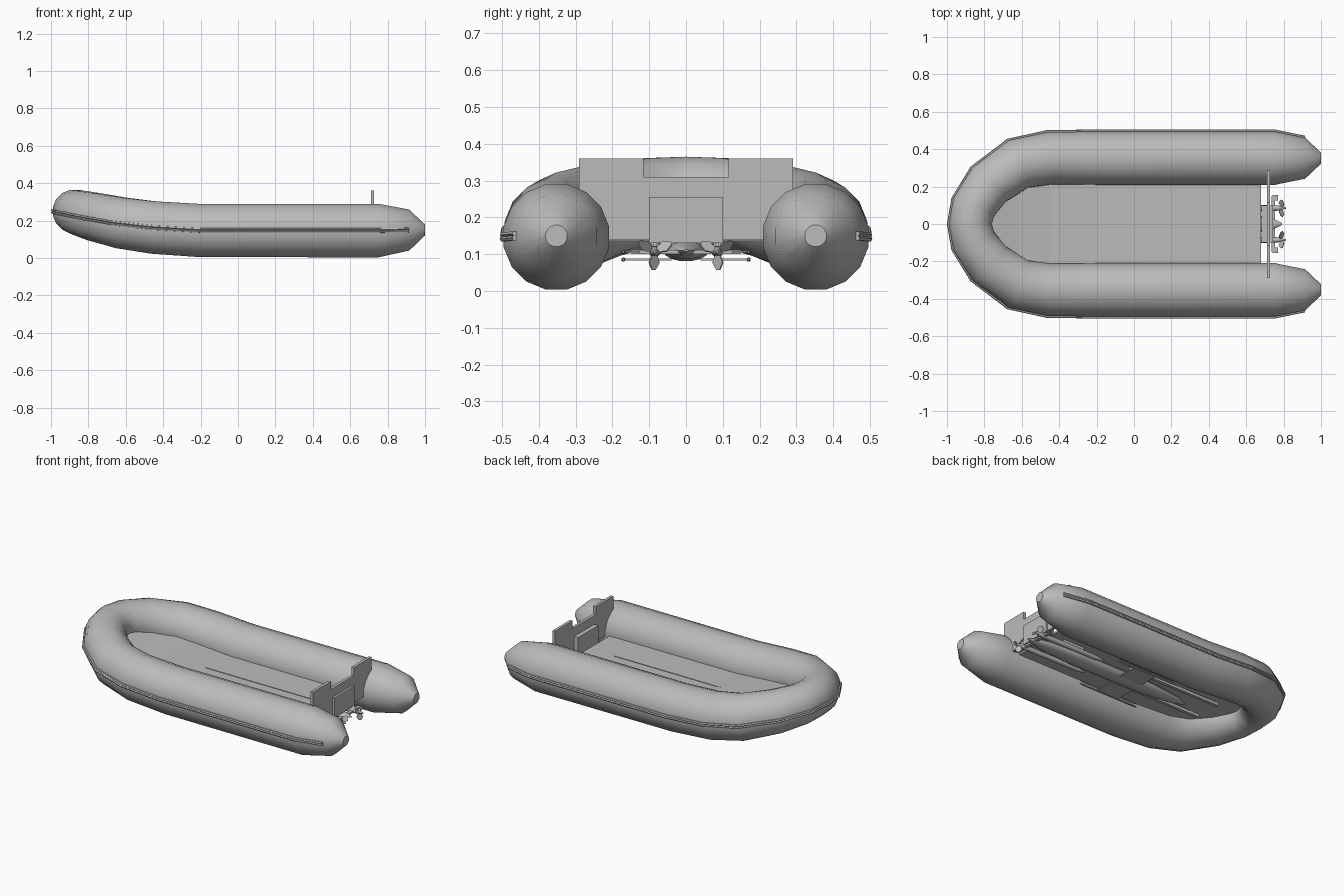
import bpy, bmesh, math
from mathutils import Vector

if "Cube" in bpy.data.objects:
    bpy.data.objects.remove(bpy.data.objects["Cube"])

grey = bpy.data.materials.new("rubber_grey")
grey.use_nodes = True
COLOUR = (0.5, 0.5, 0.5, 1)
grey.diffuse_color = COLOUR
grey.node_tree.nodes["Principled BSDF"].inputs["Base Color"].default_value = COLOUR


def finish(name, bm, smooth=False):
    bmesh.ops.recalc_face_normals(bm, faces=bm.faces)
    mesh = bpy.data.meshes.new(name)
    bm.to_mesh(mesh)
    bm.free()
    ob = bpy.data.objects.new(name, mesh)
    bpy.context.collection.objects.link(ob)
    mesh.materials.append(grey)
    if smooth:
        bpy.ops.object.select_all(action='DESELECT')
        ob.select_set(True)
        bpy.context.view_layer.objects.active = ob
        bpy.ops.object.shade_smooth_by_angle(angle=math.radians(38))
    return ob


def sweep(name, stations, profile, smooth):
    """Sweep profile(radius) -> [(out, up)] along stations (x, y, z, radius)."""
    pts = [Vector(s[:3]) for s in stations]
    bm = bmesh.new()
    rings = []
    for i, p in enumerate(pts):
        before = (p - pts[max(i - 1, 0)]).normalized()
        after = (pts[min(i + 1, len(pts) - 1)] - p).normalized()
        t = (before + after).normalized()
        out = Vector((-t.y, t.x, 0)).normalized() * -1
        up = out.cross(t)
        rings.append([bm.verts.new(p + out * u + up * v) for u, v in profile(stations[i][3])])
    n = len(rings[0])
    for a, b in zip(rings, rings[1:]):
        for k in range(n):
            bm.faces.new((a[k], a[(k + 1) % n], b[(k + 1) % n], b[k]))
    bm.faces.new(rings[0])
    bm.faces.new(rings[-1])
    return finish(name, bm, smooth)


def box(name, x, y, z):
    bm = bmesh.new()
    bmesh.ops.create_cube(bm, size=1)
    for v in bm.verts:
        v.co = [lo + (c + 0.5) * (hi - lo) for c, (lo, hi) in zip(v.co, (x, y, z))]
    return finish(name, bm)


def prism(name, outline, offset):
    """Extrude a closed outline of 3D points by an offset."""
    bm = bmesh.new()
    face = bm.faces.new([bm.verts.new(p) for p in outline])
    new = bmesh.ops.extrude_face_region(bm, geom=[face])["geom"]
    bmesh.ops.translate(bm, vec=offset, verts=[g for g in new if isinstance(g, bmesh.types.BMVert)])
    return finish(name, bm)


def spindle(name, y, z, profile, flat=1.0, sides=14):
    """Body of revolution along x from (x, radius) points."""
    bm = bmesh.new()
    rings = []
    for x, r in profile:
        rings.append([bm.verts.new((x, y + r * math.cos(a), z + flat * r * math.sin(a)))
                      for a in (2 * math.pi * k / sides for k in range(sides))])
    for a, b in zip(rings, rings[1:]):
        for k in range(sides):
            bm.faces.new((a[k], a[(k + 1) % sides], b[(k + 1) % sides], b[k]))
    bm.faces.new(rings[0])
    bm.faces.new(rings[-1])
    return finish(name, bm, True)


# Buoyancy tube: one side from the stern cone to the bow, then mirrored
half = [(1.0, .352, .15, .03), (.915, .352, .15, .112), (.75, .352, .147, .146),
        (-.2, .352, .147, .145), (-.45, .352, .163, .143), (-.62, .32, .187, .139),
        (-.775, .21, .222, .13), (-.857, .09, .243, .121)]
bow = [(-.875, 0, .25, .117)]
path = half + bow + [(x, -y, z, r) for x, y, z, r in reversed(half)]
# travel so that "out" points away from the boat
path.reverse()


def circle(r):
    return [(r * math.cos(a), r * math.sin(a)) for a in (math.pi * (k + .5) / 8 for k in range(16))]


def strake_profile(r):
    return [(r - .012, -.013), (r + .005, -.012), (r + .008, -.005), (r + .003, 0),
            (r + .008, .005), (r + .005, .012), (r - .012, .013)]


out_sign = 1
first, second = Vector(path[0][:3]), Vector(path[1][:3])
direction = (second - first).normalized()
if direction.x * -1 * path[0][1] < 0:
    path.reverse()
sweep("buoyancy_tube", path, circle, True)
sweep("rub_strake", path[1:-1], strake_profile, False)

# Floor: strips between mirrored tube stations, rising towards the bow
bm = bmesh.new()
rows = []
for x, y, z, r in [(.68, .26, .142, 0)] + [(x, y * .8, z - .005, r) for x, y, z, r in half[3:]]:
    rows.append([bm.verts.new((x, s * y, z)) for s in (-1, 1)])
for a, b in zip(rows, rows[1:]):
    bm.faces.new((a[0], a[1], b[1], b[0]))
tip = bm.verts.new((-.86, 0, .245))
bm.faces.new((rows[-1][0], rows[-1][1], tip))
floor = finish("floor", bm)
solid = floor.modifiers.new("thickness", 'SOLIDIFY')
solid.thickness = .012
solid.offset = 0
box("floor_seam", (-.35, .5), (-.002, .002), (.144, .151))

# Transom with a central notch, and a motor pad on each face
side = [(.115, .31), (.115, .36), (.29, .36), (.29, .2), (.22, .14)]
outline = side + [(-y, z) for y, z in reversed(side)]
prism("transom", [(.71, y, z) for y, z in outline], (.018, 0, 0))
box("inner_motor_pad", (.682, .712), (-.1, .1), (.13, .255))
box("outer_motor_pad", (.726, .742), (-.1, .1), (.13, .255))

# Underwater drive: central keel body, twin propeller pods, struts and fins
spindle("keel_body", 0, .11, [(-.38, .008), (-.3, .035), (-.1, .058), (.4, .062),
                              (.65, .05), (.74, .03), (.79, .006)], flat=.48)
box("cross_strut", (.735, .755), (-.15, .15), (.1, .112))
for label, s in (("left", 1), ("right", -1)):
    y, z = s * .085, .107
    spindle(label + "_drive_pod", y, z, [(.3, .005), (.36, .014), (.7, .016), (.77, .014), (.812, .004)], sides=10)
    # three twisted propeller blades
    bm = bmesh.new()
    for k in range(3):
        a = math.radians(-90 + 120 * k)
        radial = Vector((0, math.cos(a), math.sin(a)))
        chord = Vector((.7, -math.sin(a) * .7 * s, math.cos(a) * .7 * s))
        hub = Vector((.79, y, z))
        bm.faces.new([bm.verts.new(hub + radial * r + chord * c) for r, c in
                      ((.01, -.01), (.03, -.02), (.05, -.004), (.05, .008), (.03, .02), (.01, .01))])
    blade = finish(label + "_propeller", bm)
    blade.modifiers.new("thickness", 'SOLIDIFY').thickness = .004
    # side planes, rails and pylons
    box(label + "_lower_plane", (-.02, .14), sorted((s * .04, s * .17)), (.083, .088))
    box(label + "_upper_plane", (.0, .1), sorted((s * .04, s * .17)), (.104, .109))
    for h in (.0855, .1065):
        spindle(label + "_side_rail", s * .17, h, [(-.16, .003), (-.14, .006), (.24, .006), (.26, .003)], sides=8)
    box(label + "_pylon", (.45, .6), sorted((s * .08, s * .09)), (.107, .14))
    box(label + "_floor_runner", (-.55, .1), sorted((s * .075, s * .095)), (.122, .14))
    box(label + "_stern_fin", (.74, .77), sorted((s * .125, s * .155)), (.103, .109))
